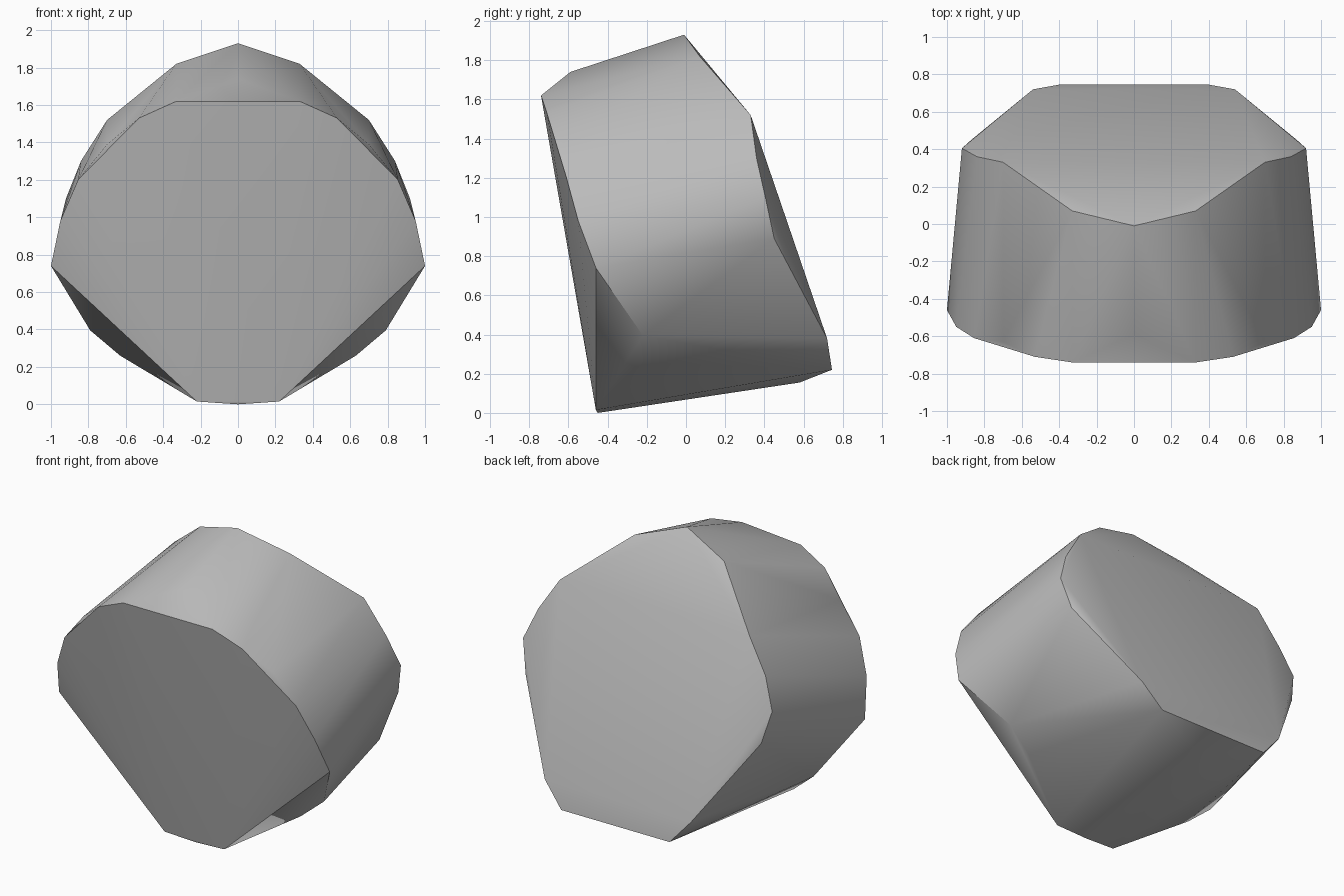
import bpy, bmesh, math

cube = bpy.data.objects.get("Cube")
if cube:
    bpy.data.objects.remove(cube, do_unlink=True)

# One flat grey for the whole body
grey = bpy.data.materials.new("stone_grey")
grey.use_nodes = True
colour = (0.5, 0.5, 0.5, 1)
grey.diffuse_color = colour
grey.node_tree.nodes["Principled BSDF"].inputs["Base Color"].default_value = colour

# Half profiles, from top to bottom
front_rim = [(0.33, -0.74, 1.62), (0.53, -0.71, 1.53), (0.70, -0.63, 1.39),
             (0.855, -0.61, 1.20), (0.95, -0.55, 0.98), (1.0, -0.46, 0.74),
             (0.22, -0.46, 0.015)]
back_rim = [(0.33, 0.07, 1.82), (0.70, 0.33, 1.52), (0.84, 0.36, 1.30),
            (0.92, 0.405, 1.10), (0.87, 0.45, 0.89), (0.54, 0.72, 0.38),
            (0.40, 0.745, 0.22)]
lower_corner = [(0.79, -0.22, 0.395), (0.63, -0.24, 0.26)]
centre_line = [(0, -0.59, 1.74), (0, -0.01, 1.93), (0, 0.58, 0.155), (0, -0.45, 0)]

# Mirror the profiles and wrap them in a convex skin
bm = bmesh.new()
for x, y, z in front_rim + back_rim + lower_corner:
    for side in (1, -1):
        bm.verts.new((side * x, y, z))
for p in centre_line:
    bm.verts.new(p)
hull = bmesh.ops.convex_hull(bm, input=bm.verts[:])
loose = [v for v in bm.verts if not v.link_faces]
bmesh.ops.delete(bm, geom=loose, context='VERTS')
bmesh.ops.recalc_face_normals(bm, faces=bm.faces[:])

mesh = bpy.data.meshes.new("faceted_block")
bm.to_mesh(mesh)
bm.free()
mesh.materials.append(grey)
block = bpy.data.objects.new("faceted_block", mesh)
bpy.context.collection.objects.link(block)

# Soft shading round the barrel, crisp rims
bpy.ops.object.select_all(action='DESELECT')
block.select_set(True)
bpy.context.view_layer.objects.active = block
bpy.ops.object.shade_smooth_by_angle(angle=math.radians(40))
